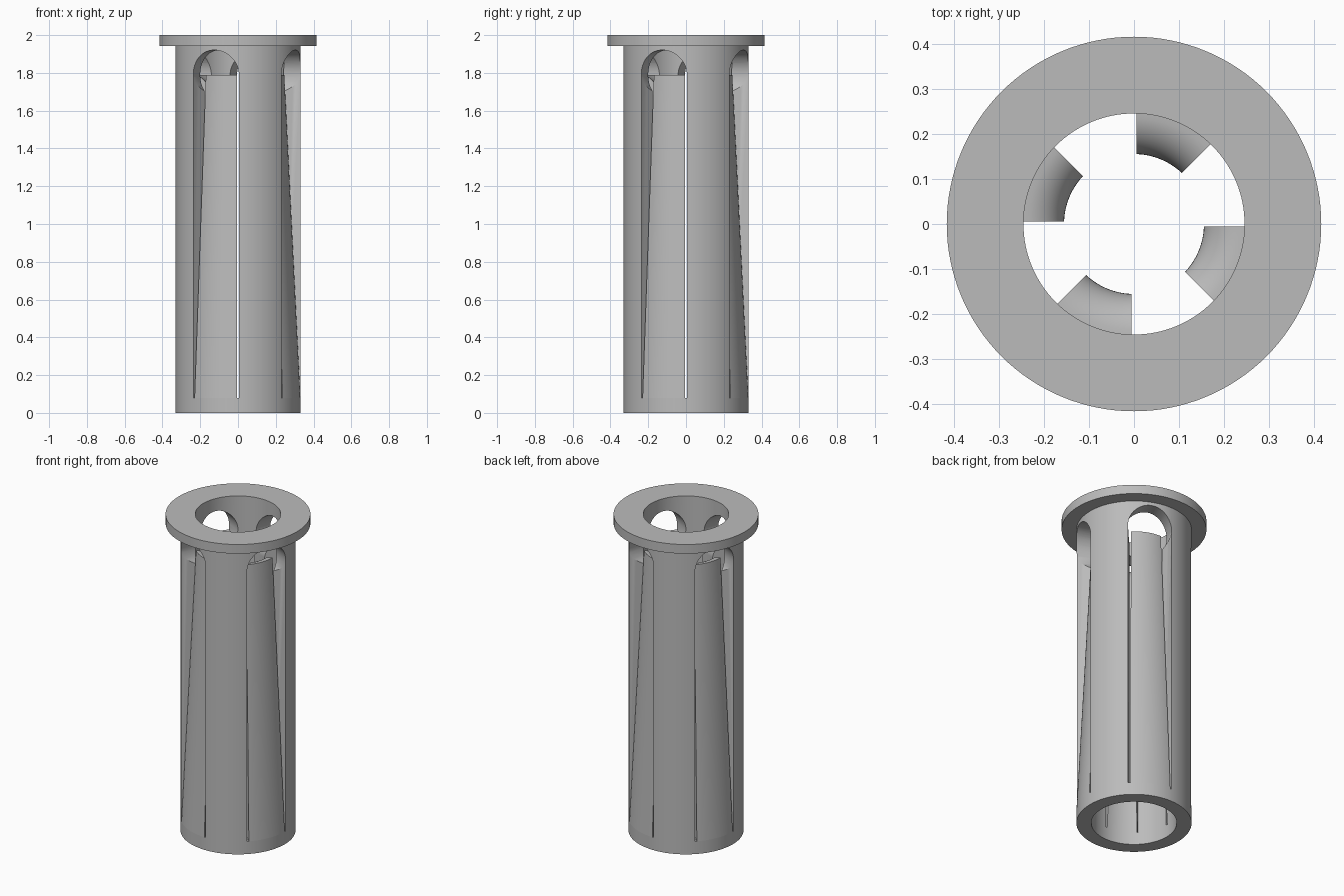
import bpy, bmesh, math
from mathutils import Matrix, Vector

if "Cube" in bpy.data.objects:
    bpy.data.objects.remove(bpy.data.objects["Cube"])

R_OUT, R_IN, R_FLANGE = 0.33, 0.245, 0.415
Z_LOW, Z_TAB, Z_FLANGE, Z_TOP = 0.08, 1.79, 1.942, 2.0
GAP = 0.005            # half the slit width
R_HOLE = 0.131         # radius of the round window above each tab
SEG = 128

grey = bpy.data.materials.new("plain_grey")
grey.diffuse_color = (0.5, 0.5, 0.5, 1)
grey.use_nodes = True
grey.node_tree.nodes["Principled BSDF"].inputs["Base Color"].default_value = grey.diffuse_color


def make_object(name, bm):
    bmesh.ops.recalc_face_normals(bm, faces=bm.faces[:])
    mesh = bpy.data.meshes.new(name)
    bm.to_mesh(mesh)
    bm.free()
    mesh.materials.append(grey)
    obj = bpy.data.objects.new(name, mesh)
    bpy.context.collection.objects.link(obj)
    return obj


def activate(obj):
    bpy.ops.object.select_all(action='DESELECT')
    obj.select_set(True)
    bpy.context.view_layer.objects.active = obj


def polar(r, angle, z, side=0.0):
    """Point at a radius and angle, pushed sideways by a fixed distance."""
    c, s = math.cos(angle), math.sin(angle)
    return Vector((r * c - side * s, r * s + side * c, z))


def ring_body(name, profile):
    """Closed (r, z) profile turned fully around z."""
    bm = bmesh.new()
    rings = [[bm.verts.new(polar(r, 2 * math.pi * i / SEG, z)) for r, z in profile]
             for i in range(SEG)]
    n = len(profile)
    for i in range(SEG):
        a, b = rings[i], rings[(i + 1) % SEG]
        for j in range(n):
            k = (j + 1) % n
            bm.faces.new((a[j], b[j], b[k], a[k]))
    return make_object(name, bm)


def wedge_cutter(a0, a1):
    bm = bmesh.new()
    low = [polar(0.15, a0, Z_LOW, -GAP), polar(0.5, a0, Z_LOW, -GAP),
           polar(0.5, a1, Z_LOW, GAP), polar(0.15, a1, Z_LOW, GAP)]
    face = bm.faces.new([bm.verts.new(p) for p in low])
    top = bmesh.ops.extrude_face_region(bm, geom=[face])["geom"]
    bmesh.ops.translate(bm, vec=(0, 0, Z_TAB - Z_LOW),
                        verts=[v for v in top if isinstance(v, bmesh.types.BMVert)])
    return make_object("slot_cutter", bm)


def hole_cutter(mid):
    bm = bmesh.new()
    m = (Matrix.Translation(polar(0.35, mid, Z_TAB)) @ Matrix.Rotation(mid, 4, 'Z')
         @ Matrix.Rotation(math.pi / 2, 4, 'Y'))
    bmesh.ops.create_cone(bm, cap_ends=True, segments=64, radius1=R_HOLE,
                          radius2=R_HOLE, depth=0.5, matrix=m)
    return make_object("window_cutter", bm)


def cut(target, cutter):
    cutter.hide_render = True
    mod = target.modifiers.new("cut", 'BOOLEAN')
    mod.operation, mod.solver, mod.object = 'DIFFERENCE', 'EXACT', cutter
    activate(target)
    bpy.ops.object.modifier_apply(modifier=mod.name)
    bpy.data.objects.remove(cutter, do_unlink=True)


def tab(name, a0, a1):
    """Springy finger leaning inward, with a rounded inner lip at the top."""
    fillet = R_IN - 0.155
    profile = [(R_OUT, Z_LOW), (R_IN, Z_TAB)]
    for i in range(1, 13):
        t = math.pi / 2 * i / 12
        profile.append((R_IN - fillet * math.sin(t), Z_TAB - fillet * (1 - math.cos(t))))
    profile.append((R_IN, Z_LOW))
    bm = bmesh.new()
    steps, n, rows = 24, len(profile), []
    for i in range(steps + 1):
        row = []
        for r, z in profile:
            d = math.asin(GAP / r)
            row.append(bm.verts.new(polar(r, a0 + d + (a1 - a0 - 2 * d) * i / steps, z)))
        rows.append(row)
    for a, b in zip(rows, rows[1:]):
        for j in range(n):
            k = (j + 1) % n
            bm.faces.new((a[j], b[j], b[k], a[k]))
    bm.faces.new(rows[0])
    bm.faces.new(rows[-1])
    return make_object(name, bm)


# Tube with a flat flange on top
sleeve = ring_body("flanged_sleeve", [
    (R_IN, 0), (R_OUT, 0), (R_OUT, Z_FLANGE), (R_FLANGE, Z_FLANGE),
    (R_FLANGE, Z_TOP), (R_IN, Z_TOP)])
parts = [sleeve]

# Four windows, slots and inward-leaning tabs
for q, side in enumerate(("front", "right", "back", "left")):
    a0 = math.radians(225 + 90 * q)
    a1 = a0 + math.pi / 4
    cut(sleeve, wedge_cutter(a0, a1))
    cut(sleeve, hole_cutter((a0 + a1) / 2))
    parts.append(tab(side + "_tab", a0, a1))

for obj in parts:
    activate(obj)
    bpy.ops.object.shade_smooth_by_angle(angle=math.radians(30))
